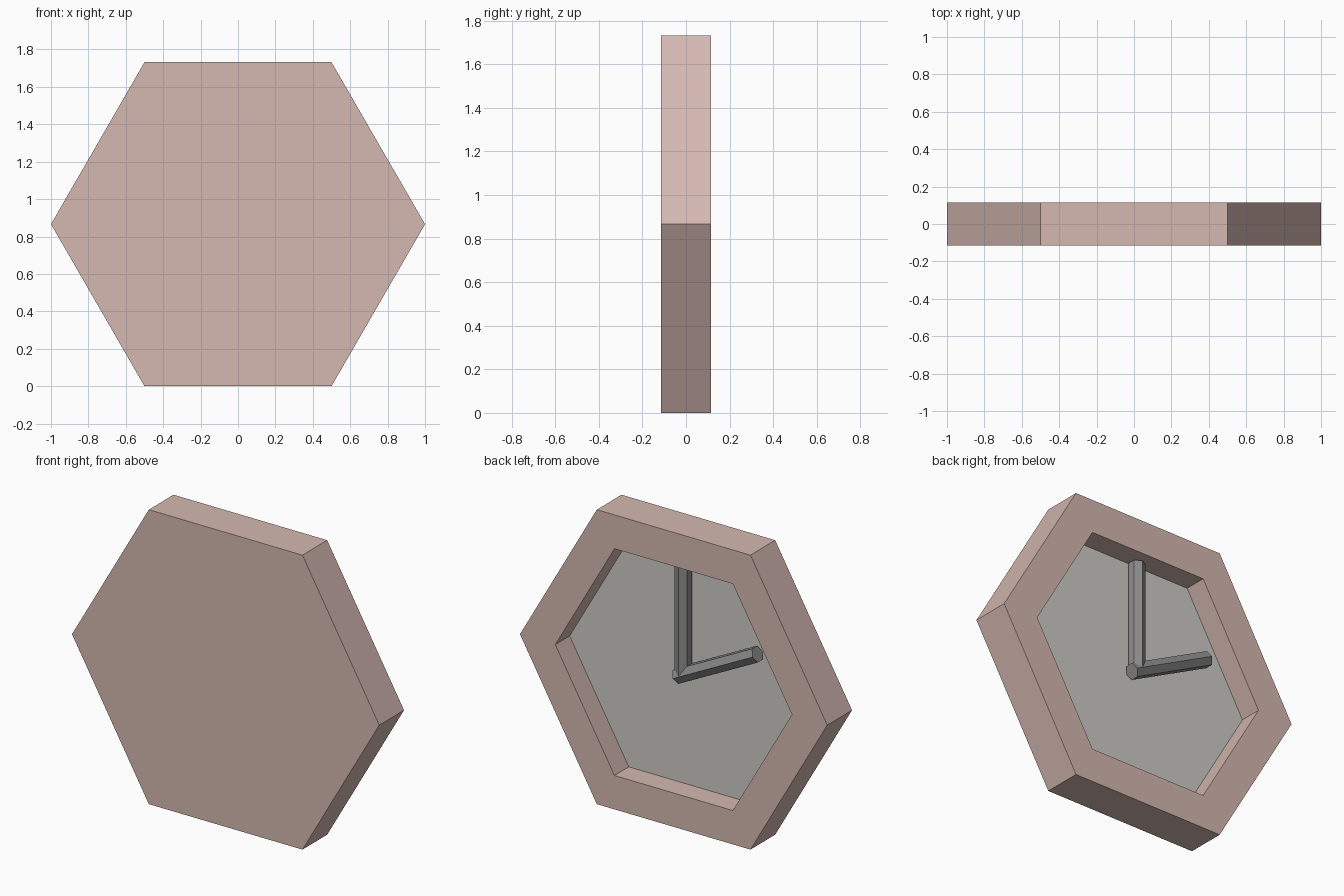
import bpy, bmesh
from math import radians, sin, cos
from mathutils import Vector

if "Cube" in bpy.data.objects:
    bpy.data.objects.remove(bpy.data.objects["Cube"])

R, INNER = 1.0, 0.77          # outer and opening radius
HALF, FLOOR = 0.115, -0.018   # half depth, dial plane
CZ = sin(radians(60)) * R     # centre height


def material(name, rgb):
    m = bpy.data.materials.new(name)
    m.diffuse_color = (*rgb, 1)
    m.use_nodes = True
    m.node_tree.nodes["Principled BSDF"].inputs["Base Color"].default_value = m.diffuse_color
    return m


def add_object(name, bm, mat):
    bmesh.ops.recalc_face_normals(bm, faces=bm.faces)
    me = bpy.data.meshes.new(name)
    bm.to_mesh(me)
    bm.free()
    me.materials.append(mat)
    ob = bpy.data.objects.new(name, me)
    bpy.context.collection.objects.link(ob)
    return ob


def hexagon(bm, r, y):
    return [bm.verts.new((r * cos(radians(60 * i)), y, CZ + r * sin(radians(60 * i))))
            for i in range(6)]


def hand(name, start, end, r, mat):
    # six-sided bar with a ridge facing the viewer
    a, b = Vector(start), Vector(end)
    ridge = Vector((0, 1, 0))
    side = (b - a).normalized().cross(ridge)
    bm = bmesh.new()
    rings = [[bm.verts.new(p + r * (ridge * cos(radians(60 * i)) + side * sin(radians(60 * i))))
              for i in range(6)] for p in (a, b)]
    for ring in rings:
        bm.faces.new(ring)
    for i in range(6):
        j = (i + 1) % 6
        bm.faces.new((rings[0][i], rings[0][j], rings[1][j], rings[1][i]))
    return add_object(name, bm, mat)


wood = material("frame_brown", (0.66, 0.48, 0.44))
pale = material("dial_grey", (0.62, 0.60, 0.56))
dark = material("hand_dark", (0.27, 0.27, 0.27))

# frame: closed front, outer walls, rim and recess walls
bm = bmesh.new()
loops = [hexagon(bm, R, -HALF), hexagon(bm, R, HALF),
         hexagon(bm, INNER, HALF), hexagon(bm, INNER, FLOOR)]
for p, q in zip(loops, loops[1:]):
    for i in range(6):
        j = (i + 1) % 6
        bm.faces.new((p[i], p[j], q[j], q[i]))
bm.faces.new(loops[0])
cap = bm.faces.new(loops[3])
bmesh.ops.recalc_face_normals(bm, faces=bm.faces)
cap.material_index = 1        # recessed dial
frame = add_object("clock_frame", bm, wood)
frame.data.materials.append(pale)

# hands
hand("long_hand", (0, 0.025, CZ), (0, 0.025, CZ + 0.655), 0.046, dark)
hand("short_hand", (0.036, 0.026, CZ - 0.02), (-0.483, 0.026, CZ + 0.245), 0.046, dark)
